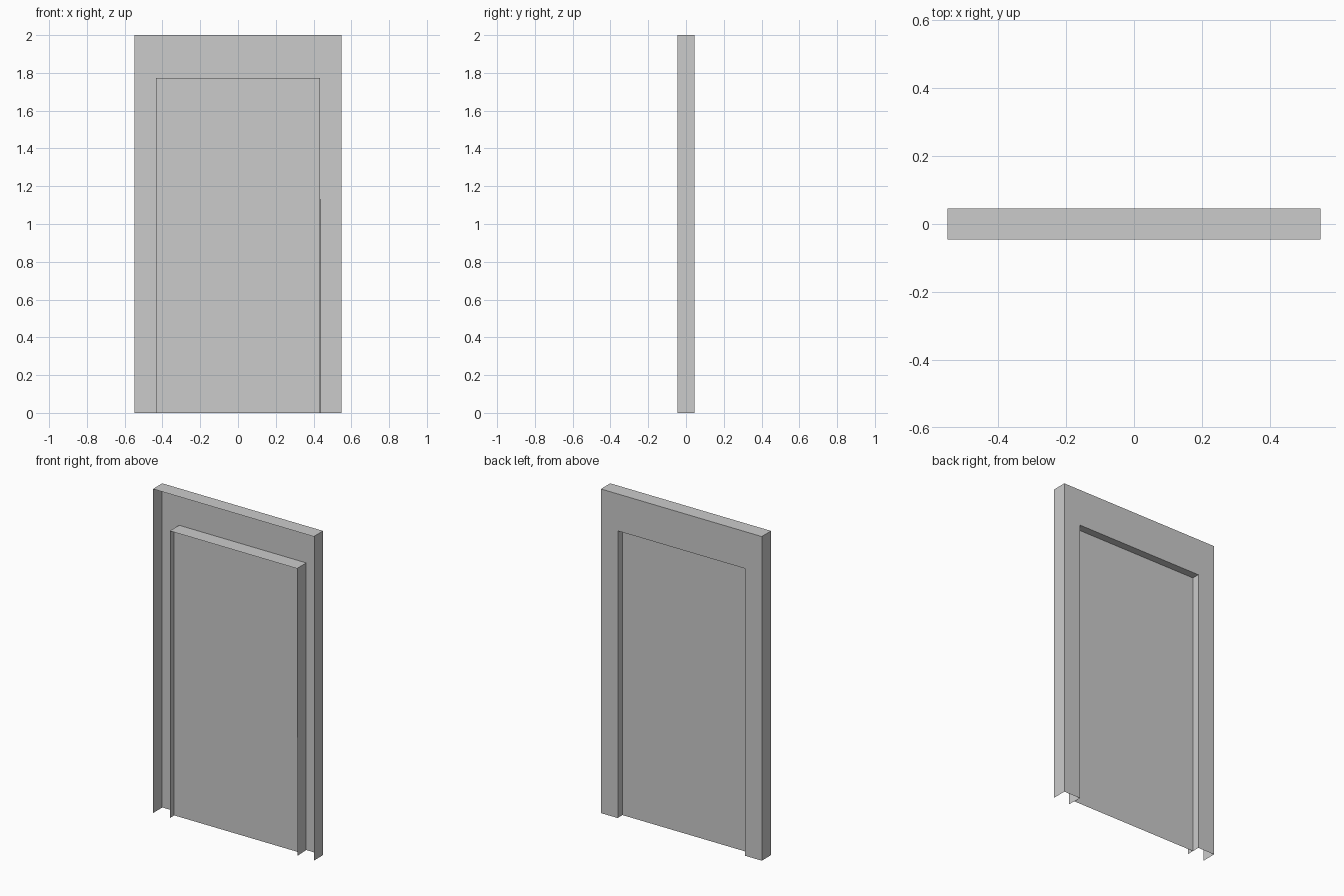
import bpy

if "Cube" in bpy.data.objects:
    bpy.data.objects.remove(bpy.data.objects["Cube"])

W, D, H = 0.549, 0.0455, 2.0      # outer half width, half depth, height
w, h = 0.434, 1.772               # inner half width and height
PANEL_Y = -0.002


def add_mesh(name, verts, faces):
    mesh = bpy.data.meshes.new(name)
    mesh.from_pydata(verts, [], faces)
    mesh.update()
    obj = bpy.data.objects.new(name, mesh)
    bpy.context.collection.objects.link(obj)
    return obj


def arch(hw, top, y):
    """Open-bottomed rectangular outline at depth y."""
    return [(-hw, y, 0), (-hw, y, top), (hw, y, top), (hw, y, 0)]


def bridge(a, b):
    """Quads joining two four-point outlines."""
    return [(a + i, a + i + 1, b + i + 1, b + i) for i in range(3)]


# Frame shell: outer edge, back face and inner reveal; front and bottom are open
frame_loops = [arch(W, H, -D), arch(W, H, D), arch(w, h, D), arch(w, h, -D)]
frame_verts = [v for loop in frame_loops for v in loop]
frame_verts[-1] = (w + 0.004, -D, 0)  # slight flare at the lower right corner
add_mesh("door_frame", frame_verts,
         [f for i in range(3) for f in bridge(i * 4, i * 4 + 4)])

# Single-sheet door leaf halfway through the frame
add_mesh("door_panel", arch(w, h, PANEL_Y), [(0, 3, 2, 1)])
